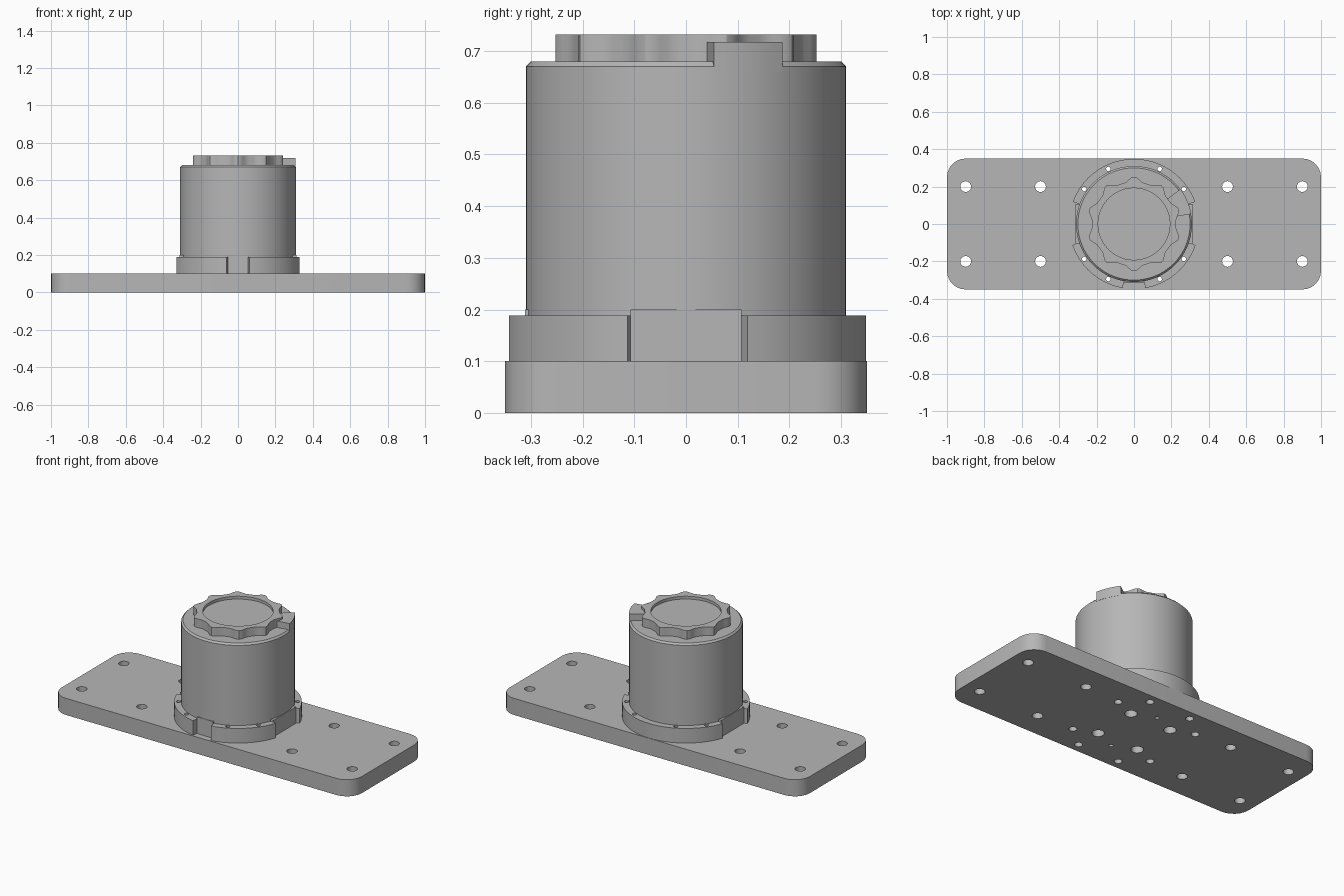
import bpy, bmesh
from math import sin, cos, radians, pi, hypot, degrees, atan2

cube = bpy.data.objects.get("Cube")
if cube:
    bpy.data.objects.remove(cube)

grey = bpy.data.materials.new("machined grey")
grey.use_nodes = True
colour = (0.47, 0.47, 0.47, 1)
grey.diffuse_color = colour
grey.node_tree.nodes["Principled BSDF"].inputs["Base Color"].default_value = colour


def add_object(name, bm):
    bmesh.ops.recalc_face_normals(bm, faces=bm.faces)
    mesh = bpy.data.meshes.new(name)
    bm.to_mesh(mesh)
    bm.free()
    mesh.materials.append(grey)
    obj = bpy.data.objects.new(name, mesh)
    bpy.context.collection.objects.link(obj)
    return obj


def extrude(bm, outline, z0, z1):
    """Closed outline extruded between two heights."""
    low = [bm.verts.new((x, y, z0)) for x, y in outline]
    high = [bm.verts.new((x, y, z1)) for x, y in outline]
    bm.faces.new(low)
    bm.faces.new(high)
    n = len(low)
    for i in range(n):
        j = (i + 1) % n
        bm.faces.new((low[i], low[j], high[j], high[i]))


def prism(name, outline, z0, z1):
    bm = bmesh.new()
    extrude(bm, outline, z0, z1)
    return add_object(name, bm)


def polar(r, deg):
    return r * cos(radians(deg)), r * sin(radians(deg))


def arc(r, start, end, steps, cx=0, cy=0):
    pts = [polar(r, start + (end - start) * i / steps) for i in range(steps + 1)]
    return [(x + cx, y + cy) for x, y in pts]


def circle(r, cx=0, cy=0, n=16):
    return arc(r, 0, 360, n, cx, cy)[:-1]


def sector(inner, outer, start, end):
    steps = max(4, int((end - start) / 5))
    return arc(outer, start, end, steps) + arc(inner, end, start, steps)


def cut(target, outlines, z0, z1):
    """Subtract a group of vertical bores from the target."""
    bm = bmesh.new()
    for outline in outlines:
        extrude(bm, outline, z0, z1)
    cutter = add_object("bore_cutter", bm)
    cutter.hide_render = True
    mod = target.modifiers.new("bores", 'BOOLEAN')
    mod.object = cutter
    mod.solver = 'EXACT'
    bpy.context.view_layer.objects.active = target
    bpy.ops.object.modifier_apply(modifier=mod.name)
    bpy.data.objects.remove(cutter)


def smooth(obj):
    bpy.ops.object.select_all(action='DESELECT')
    obj.select_set(True)
    bpy.context.view_layer.objects.active = obj
    bpy.ops.object.shade_smooth_by_angle(angle=radians(30))


signs = [(1, 1), (-1, 1), (-1, -1), (1, -1)]
screw_angles = [side + k for side in (50, 130, 230, 310) for k in (-15, 15)]
screws = [polar(0.325, a) for a in screw_angles]

# Base plate with rounded corners and all its bores
outline = []
for k, (sx, sy) in enumerate(signs):
    outline += arc(0.1, 90 * k, 90 * k + 90, 6, sx * 0.9, sy * 0.25)
plate = prism("base_plate", outline, 0, 0.1)
bores = [circle(0.029, sx * x, sy * 0.2) for sx, sy in signs for x in (0.5, 0.9)]
bores += [circle(0.022, x, y) for x, y in screws]
bores += [circle(0.034, sx * 0.135, sy * 0.135) for sx, sy in signs]
bores += [circle(0.012, 0, y) for y in (-0.19, 0.19)]
cut(plate, bores, -0.05, 0.15)
smooth(plate)

# Split collar around the foot of the housing
for name, start, end in (("rear_collar", 20, 160),
                         ("front_left_collar", 280, 341),
                         ("front_right_collar", 199, 260)):
    collar = prism(name, sector(0.3, 0.348, start, end), 0.1, 0.188)
    own = [circle(0.012, *polar(0.325, a), 12) for a in screw_angles if start < a < end]
    cut(collar, own, 0.05, 0.25)
    smooth(collar)

# Cylindrical housing with a chamfered upper edge
bm = bmesh.new()
profile = [(0.31, 0.1), (0.31, 0.67), (0.3, 0.68)]
rings = [[bm.verts.new((x, y, z)) for x, y in circle(r, n=64)] for r, z in profile]
for a, b in zip(rings, rings[1:]):
    for i in range(len(a)):
        j = (i + 1) % len(a)
        bm.faces.new((a[i], a[j], b[j], b[i]))
bm.faces.new(rings[0])
bm.faces.new(rings[-1])
smooth(add_object("housing", bm))

# Flat keys sitting in the collar gaps
for name, cx, cy, hx, hy in (("left_key", 0.262, 0, 0.05, 0.107),
                             ("right_key", -0.262, 0, 0.05, 0.107),
                             ("front_key", 0, -0.262, 0.053, 0.05)):
    prism(name, [(cx + sx * hx, cy + sy * hy) for sx, sy in signs], 0.1, 0.2)

# Scalloped cap with a shallow round recess
lobes, steps = 10, 120
scallop = []
for i in range(steps):
    deg = 360 * i / steps
    wave = 0.5 + 0.5 * cos(radians(lobes * (deg - 90)))
    scallop.append(polar(0.225 + 0.028 * wave ** 2, deg))
cap = prism("scalloped_cap", scallop, 0.67, 0.732)
cut(cap, [circle(0.192, n=48)], 0.715, 0.8)
smooth(cap)

# Locking tab on the housing rim
smooth(prism("locking_tab", sector(0.215, 0.311, 10, 37), 0.66, 0.718))
